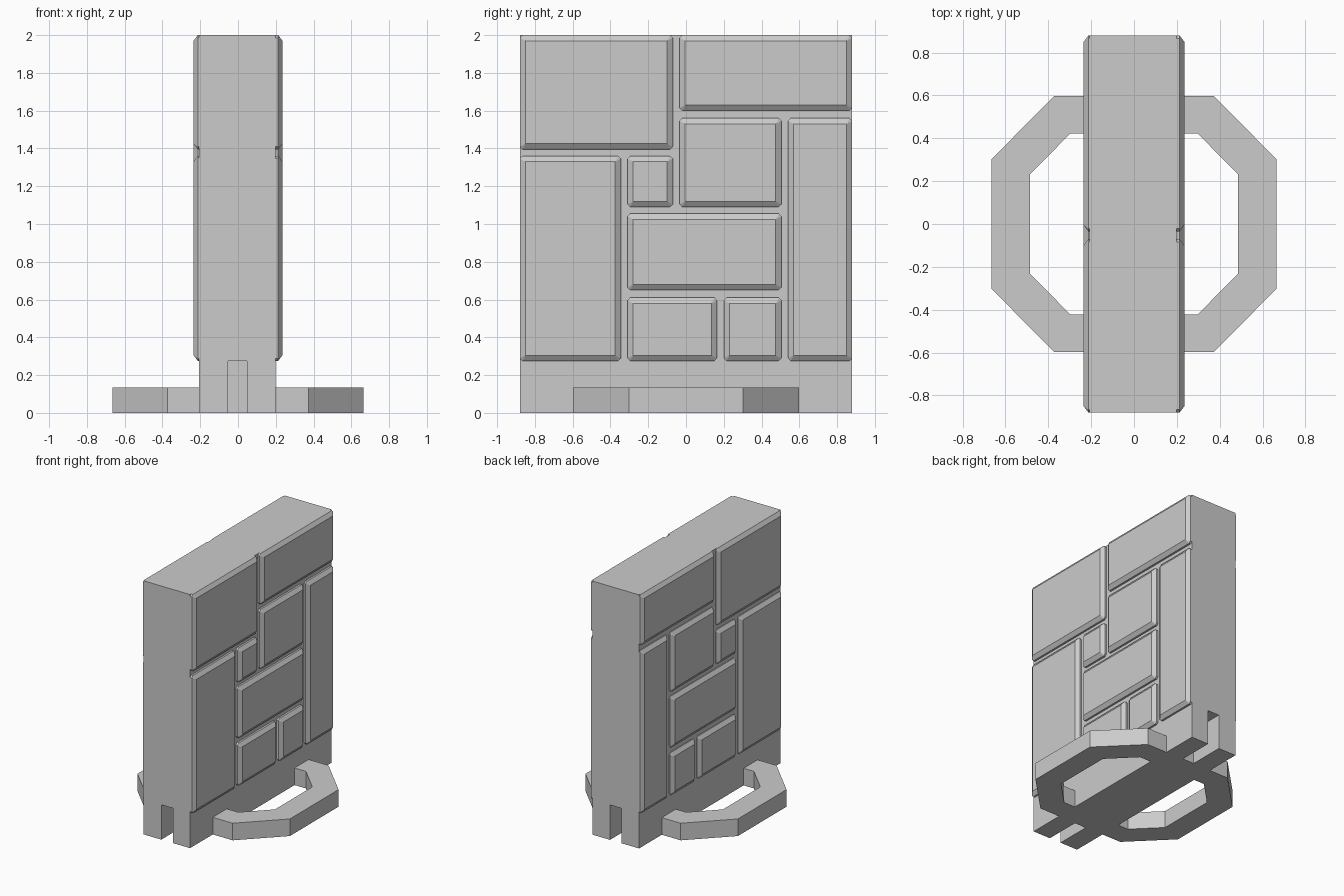
import bpy
import bmesh

old = bpy.data.objects.get("Cube")
if old:
    bpy.data.objects.remove(old, do_unlink=True)

grey = bpy.data.materials.new("stone grey")
grey.use_nodes = True
COLOUR = (0.6, 0.6, 0.6, 1)
grey.diffuse_color = COLOUR
grey.node_tree.nodes["Principled BSDF"].inputs["Base Color"].default_value = COLOUR


def finish(bm, name):
    bmesh.ops.recalc_face_normals(bm, faces=bm.faces)
    mesh = bpy.data.meshes.new(name)
    bm.to_mesh(mesh)
    bm.free()
    mesh.materials.append(grey)
    obj = bpy.data.objects.new(name, mesh)
    bpy.context.collection.objects.link(obj)
    return obj


def box(name, lo, hi):
    bm = bmesh.new()
    bmesh.ops.create_cube(bm, size=1)
    for v in bm.verts:
        v.co = [(a + b) / 2 + c * (b - a) for a, b, c in zip(lo, hi, v.co)]
    return finish(bm, name)


def extrude_outline(name, points, height):
    bm = bmesh.new()
    base = bm.faces.new([bm.verts.new((x, y, 0)) for x, y in points])
    top = bmesh.ops.extrude_face_region(bm, geom=[base])["geom"]
    for v in top:
        if isinstance(v, bmesh.types.BMVert):
            v.co.z += height
    return finish(bm, name)


def panel(name, side, base_x, y0, y1, z0, z1, bevel=0.03, cut=0.014):
    """Raised block with clipped corners and a sloping edge."""
    bm = bmesh.new()
    outline = [(y0 + cut, z0), (y1 - cut, z0), (y1, z0 + cut), (y1, z1 - cut),
               (y1 - cut, z1), (y0 + cut, z1), (y0, z1 - cut), (y0, z0 + cut)]
    a, b, c, d = y0 + bevel, y1 - bevel, z0 + bevel, z1 - bevel
    back = [bm.verts.new((base_x, y, z)) for y, z in outline]
    rim = [bm.verts.new((side * 0.213, y, z)) for y, z in outline]
    face = [bm.verts.new((side * 0.235, y, z)) for y, z in ((a, c), (b, c), (b, d), (a, d))]
    bm.faces.new(back)
    bm.faces.new(face)
    for i in range(8):
        j = (i + 1) % 8
        bm.faces.new((back[i], back[j], rim[j], rim[i]))
    for k in range(4):
        n = (k + 1) % 4
        bm.faces.new((rim[2 * k], rim[2 * k + 1], face[n], face[k]))
        bm.faces.new((rim[2 * k + 1], rim[(2 * k + 2) % 8], face[n]))
    return finish(bm, name)


# Main slab with a slot cut in the foot at each end
slab = box("wall_slab", (-0.207, -0.88, 0), (0.198, 0.88, 2))
for s in (-1, 1):
    ends = sorted((s * 0.6, s * 0.95))
    cutter = box("slot_cutter", (-0.053, ends[0], -0.1), (0.047, ends[1], 0.275))
    cutter.hide_render = True
    mod = slab.modifiers.new("slot", "BOOLEAN")
    mod.operation, mod.solver, mod.object = "DIFFERENCE", "EXACT", cutter
    bpy.context.view_layer.objects.active = slab
    bpy.ops.object.modifier_apply(modifier=mod.name)
    bpy.data.objects.remove(cutter, do_unlink=True)

# Raised stone blocks, the same pattern on both broad sides
BLOCKS = {
    "upper_front": (-0.88, -0.07, 1.395, 2),
    "upper_back": (-0.035, 0.88, 1.6, 2),
    "middle_square": (-0.035, 0.505, 1.09, 1.56),
    "tall_back": (0.54, 0.88, 0.275, 1.56),
    "tall_front": (-0.88, -0.345, 0.275, 1.36),
    "small_square": (-0.31, -0.07, 1.09, 1.36),
    "middle_wide": (-0.31, 0.505, 0.65, 1.055),
    "low_front": (-0.31, 0.165, 0.275, 0.61),
    "low_back": (0.2, 0.505, 0.275, 0.61),
}
for side, label, base_x in ((1, "left", 0.19), (-1, "right", -0.2)):
    for name, bounds in BLOCKS.items():
        panel(f"{label}_block_{name}", side, base_x, *bounds)

# Angular loop handles at the foot of both broad sides
HALF = [(0.19, 0.597), (0.372, 0.597), (0.665, 0.303)]
INNER = [(0.485, 0.233), (0.297, 0.422), (0.19, 0.422)]
outer = HALF + [(x, -y) for x, y in reversed(HALF)]
inner = [(x, -y) for x, y in reversed(INNER)] + INNER
for side, label in ((1, "left"), (-1, "right")):
    extrude_outline(f"{label}_foot_loop", [(side * x, y) for x, y in outer + inner], 0.135)
